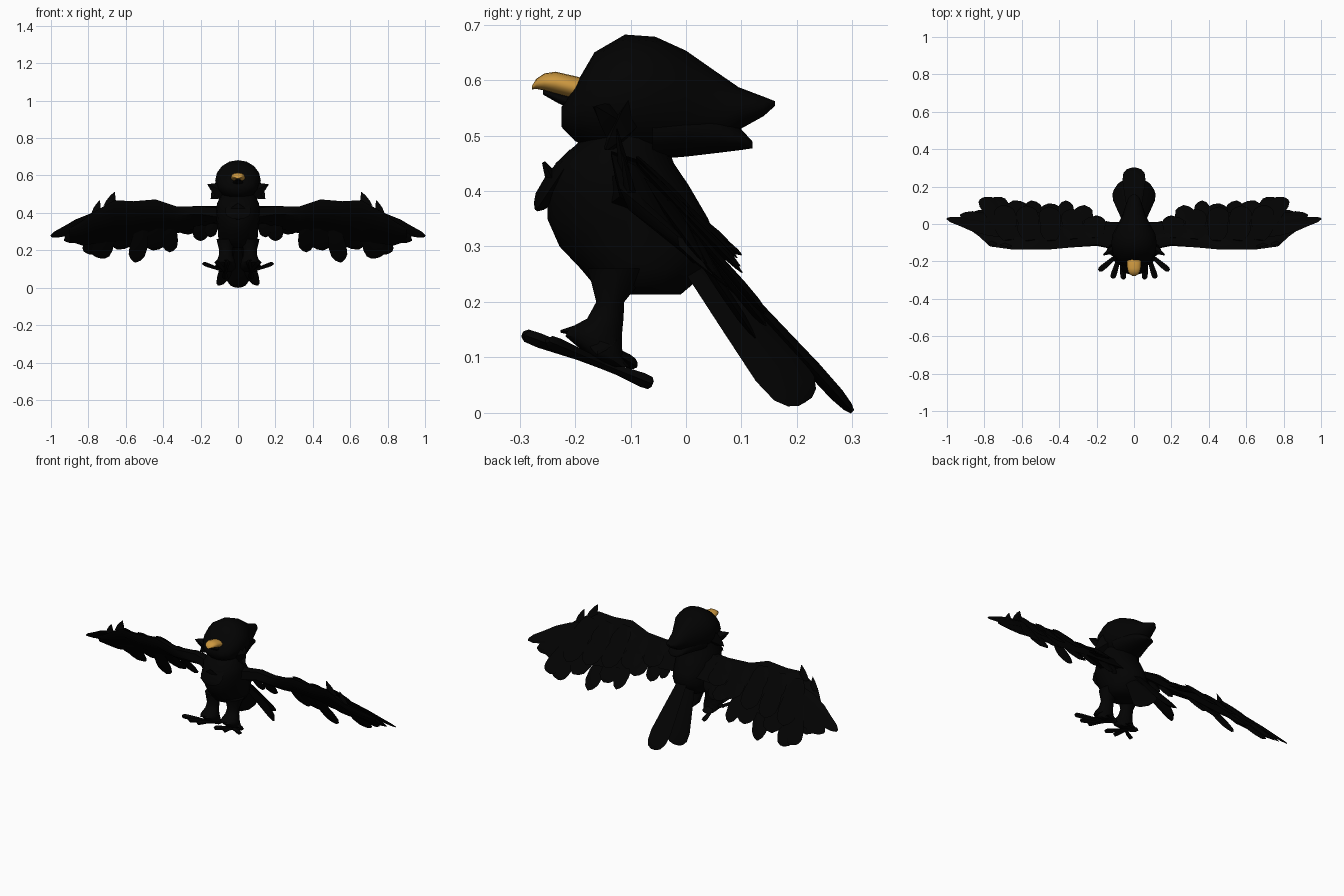
import bpy, bmesh, math
from mathutils import Vector

if "Cube" in bpy.data.objects:
    bpy.data.objects.remove(bpy.data.objects["Cube"])


def material(name, rgb):
    m = bpy.data.materials.new(name)
    m.use_nodes = True
    m.diffuse_color = (*rgb, 1)
    b = m.node_tree.nodes["Principled BSDF"]
    b.inputs["Base Color"].default_value = (*rgb, 1)
    b.inputs["Roughness"].default_value = 0.9
    return m


BLACK = material("feather black", (0.0007, 0.0007, 0.0007))
GOLD = material("beak gold", (0.6, 0.31, 0.05))


def skin(name, rings, mat=BLACK, angle=50):
    """Bridge rings of equal length into a closed skin."""
    bm = bmesh.new()
    vs = [[bm.verts.new(p) for p in ring] for ring in rings]
    n = len(rings[0])
    for a, b in zip(vs, vs[1:]):
        for i in range(n):
            j = (i + 1) % n
            bm.faces.new((a[i], a[j], b[j], b[i]))
    bm.faces.new(vs[0])
    bm.faces.new(vs[-1])
    bmesh.ops.recalc_face_normals(bm, faces=bm.faces)
    me = bpy.data.meshes.new(name)
    bm.to_mesh(me)
    bm.free()
    me.materials.append(mat)
    ob = bpy.data.objects.new(name, me)
    bpy.context.collection.objects.link(ob)
    bpy.ops.object.select_all(action="DESELECT")
    ob.select_set(True)
    bpy.context.view_layer.objects.active = ob
    bpy.ops.object.shade_smooth_by_angle(angle=math.radians(angle))


def loft(name, axis, rows, cx=0, mat=BLACK, sides=16):
    """Elliptical sections (position, low, high, half width) along y or z."""
    rings = []
    for t, lo, hi, w in rows:
        ring = []
        for i in range(sides):
            a = math.tau * i / sides
            x = cx + w * math.cos(a)
            o = (lo + hi) / 2 + (hi - lo) / 2 * math.sin(a)
            ring.append((x, t, o) if axis == "y" else (x, o, t))
        rings.append(ring)
    skin(name, rings, mat)


# Blade outlines: (position along blade, share of half width)
FEATHER = [(0, .5), (.25, .85), (.55, 1), (.8, .9), (.93, .55), (1, .08)]
BLUNT = [(0, .45), (.4, .75), (.75, 1), (.9, .92), (.97, .65), (1, .3)]
TOE = [(0, .7), (.3, .7), (.8, 1), (.95, .9), (1, .4)]
SPIKE = [(0, 1), (.35, .85), (.7, .5), (1, .03)]


def feather(name, root, tip, width, hint=(1, 0, 0), thick=.009, shape=FEATHER):
    """Flat tapered blade with a low central ridge."""
    root, tip = Vector(root), Vector(tip)
    d = (tip - root).normalized()
    s = Vector(hint)
    s = (s - d * s.dot(d)).normalized()
    n = d.cross(s)
    rings = []
    for t, k in shape:
        c = root.lerp(tip, t)
        h = thick * max(k, .15)
        rings.append([c + s * width * k, c + n * h, c - s * width * k, c - n * h])
    skin(name, rings)


# Body and head
loft("body", "z", [(.213, -.12, -.01, .06), (.23, -.165, .01, .09), (.26, -.19, .035, .105),
                   (.3, -.228, .058, .107), (.35, -.25, .04, .113), (.41, -.25, .005, .118),
                   (.45, -.235, -.022, .112), (.5, -.18, -.04, .09)])
loft("head", "y", [(-.224, .515, .552, .045), (-.2, .49, .59, .085), (-.165, .472, .65, .11),
                   (-.11, .462, .682, .122), (-.055, .46, .678, .115), (0, .462, .653, .085),
                   (.05, .475, .618, .06), (.095, .51, .587, .046), (.14, .535, .57, .03),
                   (.16, .553, .562, .008)])
loft("nape", "y", [(-.06, .457, .56, .1), (0, .462, .56, .08), (.06, .469, .54, .058),
                   (.1, .474, .511, .045), (.12, .477, .489, .02)])
feather("chest_feather", (0, -.2, .47), (0, -.27, .365), .07, thick=.02)
feather("throat_feather", (0, -.22, .385), (0, -.257, .452), .06, thick=.02, shape=SPIKE)

# Beak
loft("upper_beak", "y", [(-.278, .583, .589, .008), (-.27, .584, .602, .021),
                         (-.255, .581, .612, .031), (-.235, .575, .615, .036),
                         (-.2, .565, .607, .038), (-.17, .565, .6, .036)], mat=GOLD)
loft("lower_beak", "y", [(-.258, .574, .583, .008), (-.23, .558, .576, .024),
                         (-.19, .54, .567, .033)])

# Tail centre
feather("tail_middle", (0, .02, .31), (0, .3, .002), .062, thick=.014, shape=BLUNT)

# Wing sections: x, leading (y, z), trailing (y, z), half thickness
WING = [(.05, -.15, .42, .01, .33, .042), (.2, -.11, .435, .01, .32, .036),
        (.33, -.125, .435, .05, .29, .032), (.44, -.135, .472, .06, .27, .03),
        (.56, -.135, .462, .065, .255, .028), (.66, -.135, .468, .07, .245, .023),
        (.77, -.12, .405, .07, .235, .018), (.83, -.065, .36, .075, .225, .014),
        (.9, -.015, .318, .05, .247, .01)]

# Flight feathers: root, tip, half width, outline
FLIGHT = [((.72, -.03, .38), (.795, .143, .18), .05, BLUNT), ((.66, -.02, .36), (.745, .142, .16), .055, BLUNT),
          ((.59, 0, .33), (.645, .125, .205), .062, FEATHER), ((.51, 0, .32), (.55, .125, .135), .048, FEATHER),
          ((.43, 0, .32), (.455, .11, .2), .058, FEATHER), ((.36, 0, .33), (.365, .125, .19), .042, FEATHER),
          ((.28, -.02, .36), (.265, .1, .285), .052, FEATHER), ((.2, -.03, .36), (.2, .045, .25), .042, FEATHER),
          ((.13, -.04, .37), (.15, .015, .27), .032, FEATHER)]


def wing_point(x, t):
    """Point across the wing at x, t running from leading to trailing edge."""
    for a, b in zip(WING, WING[1:]):
        if x <= b[0]:
            f = (x - a[0]) / (b[0] - a[0])
            r = [p + (q - p) * f for p, q in zip(a, b)]
            return Vector((x, r[1] + (r[3] - r[1]) * t, r[2] + (r[4] - r[2]) * t))


for side, s in (("left", 1), ("right", -1)):
    def at(x, y, z):
        return (s * x, y, z)

    # Cheek tufts
    feather(side + "_cheek_tuft", at(.08, -.12, .51), at(.163, -.165, .552), .04, (0, 0, 1), .025, SPIKE)
    feather(side + "_lower_cheek_tuft", at(.08, -.1, .535), at(.145, -.145, .475), .05, at(1, 0, 1), .025, SPIKE)

    # Wing blade
    rings = []
    for x, ly, lz, ty, tz, h in WING:
        lead, trail = Vector(at(x, ly, lz)), Vector(at(x, ty, tz))
        d = (trail - lead).normalized()
        n = Vector((0, -d.z, d.y)) * h
        rings.append([lead, lead.lerp(trail, .15) + n * .75, lead.lerp(trail, .5) + n * .8, trail,
                      lead.lerp(trail, .55) - n * .7, lead.lerp(trail, .15) - n])
    skin(side + "_wing", rings)

    # Flight feathers and wing tip
    for i, (root, tip, w, outline) in enumerate(FLIGHT):
        feather(f"{side}_flight_feather_{i}", at(*root), at(*tip), w, shape=outline)
    feather(side + "_wing_tip", at(.66, -.045, .39), at(1, .03, .275), .062, (0, .65, -.75), .014,
            [(0, .8), (.3, 1), (.55, .9), (.75, .6), (.92, .38), (1, .12)])
    feather(side + "_outer_feather", at(.68, 0, .34), at(.93, .05, .252), .05, (0, .65, -.75))

    # Covert feathers on the upper face
    lift = Vector((0, .018, .018))
    for row, (t0, t1, w) in enumerate([(.35, 1.05, .06), (.15, .65, .055)]):
        for i in range(5):
            x = .21 + i * .115
            root = wing_point(x, t0) + lift
            tip = wing_point(x + .008 * i, t1) + lift * 1.2
            feather(f"{side}_covert_{row}_{i}", at(*root), at(*tip), w, thick=.007)

    # Wrist spikes
    feather(side + "_wrist_spike", at(.69, -.11, .43), at(.66, -.125, .512), .03, thick=.01, shape=SPIKE)
    feather(side + "_small_wrist_spike", at(.76, -.1, .395), at(.74, -.115, .467), .024, thick=.01, shape=SPIKE)

    # Tail sides
    feather(side + "_tail_feather", at(.035, .015, .265), at(.082, .215, .02), .062, at(1, -.8, -.7), .014, BLUNT)

    # Legs and feet
    loft(side + "_leg", "z", [(.26, -.18, -.06, .05), (.2, -.163, -.11, .036), (.17, -.18, -.111, .038),
                              (.152, -.214, -.112, .045), (.138, -.22, -.113, .05),
                              (.105, -.18, -.113, .052), (.083, -.13, -.1, .03)], cx=s * .065, sides=10)
    feather(side + "_leg_cuff", at(.065, -.16, .15), at(.065, -.226, .147), .035, thick=.016, shape=SPIKE)
    feather(side + "_outer_cuff", at(.08, -.15, .14), at(.132, -.16, .105), .03, (0, 1, 0), .014, SPIKE)
    feather(side + "_heel_cuff", at(.065, -.13, .11), at(.065, -.088, .083), .03, thick=.012)
    for i, tip in enumerate([(.187, -.25, .13), (.115, -.29, .14), (.055, -.295, .142), (.07, -.06, .052)]):
        feather(f"{side}_toe_{i}", at(.07, -.15, .088), at(*tip), .016, thick=.013, shape=TOE)
